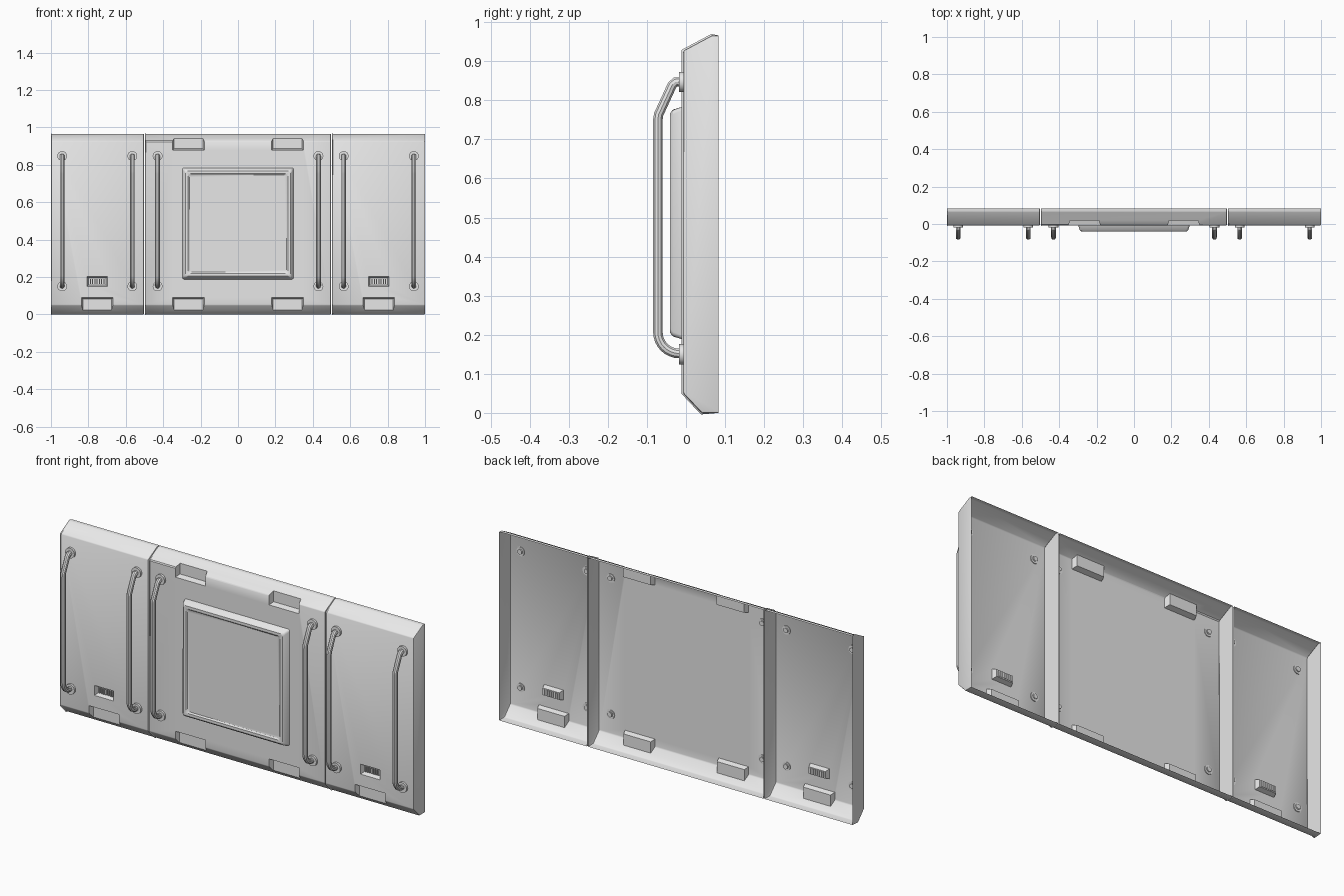
import bpy, bmesh, math
from mathutils import Matrix

if "Cube" in bpy.data.objects:
    bpy.data.objects.remove(bpy.data.objects["Cube"], do_unlink=True)

FRONT, BACK = -0.007, 0.083
parts = []

grey = bpy.data.materials.new("light_grey")
grey.use_nodes = True
grey.diffuse_color = (0.8, 0.8, 0.8, 1)
grey.node_tree.nodes["Principled BSDF"].inputs["Base Color"].default_value = (0.8, 0.8, 0.8, 1)


def add_object(name, mesh):
    obj = bpy.data.objects.new(name, mesh)
    bpy.context.collection.objects.link(obj)
    if not mesh.materials:
        mesh.materials.append(grey)
    parts.append(obj)
    return obj


def from_bmesh(name, bm):
    bmesh.ops.recalc_face_normals(bm, faces=bm.faces[:])
    mesh = bpy.data.meshes.new(name)
    bm.to_mesh(mesh)
    bm.free()
    return add_object(name, mesh)


def loft(bm, rings):
    """Joins rings of points into a closed solid."""
    loops = [[bm.verts.new(p) for p in ring] for ring in rings]
    count = len(loops[0])
    for a, b in zip(loops, loops[1:]):
        for i in range(count):
            j = (i + 1) % count
            bm.faces.new((a[i], a[j], b[j], b[i]))
    bm.faces.new(loops[0])
    bm.faces.new(loops[-1])


def rect(y, cx, cz, w, h):
    """Upright rectangle of half-width w and half-height h."""
    return [(cx - w, y, cz - h), (cx + w, y, cz - h), (cx + w, y, cz + h), (cx - w, y, cz + h)]


def add_disc(bm, r, y0, y1, z, sides):
    turn = Matrix.Translation((0, (y0 + y1) / 2, z)) @ Matrix.Rotation(math.pi / 2, 4, "X")
    bmesh.ops.create_cone(bm, cap_ends=True, segments=sides, radius1=r, radius2=r,
                          depth=y1 - y0, matrix=turn)


def make_panel(name, x0, x1, recesses):
    """Open-backed shell with tapered recesses pressed into it."""
    profile = [(BACK, 0), (0.04, 0), (FRONT, 0.05), (FRONT, 0.927), (0.066, 0.966), (BACK, 0.966)]
    bm = bmesh.new()
    loft(bm, [[(x, y, z) for y, z in profile] for x in (x0, x1)])
    bm.normal_update()
    edges = [e for e in bm.edges if min(v.co.y for v in e.verts) < BACK - 0.001]
    bmesh.ops.bevel(bm, geom=edges, offset=0.004, segments=2, profile=0.5, affect="EDGES")
    panel = from_bmesh(name, bm)

    bm = bmesh.new()
    for cx, cz, w, h, depth in recesses:
        loft(bm, [rect(FRONT - 0.02, cx, cz, w + 0.008, h + 0.008),
                  rect(depth, cx, cz, w - 0.006, h - 0.006)])
    cutter = from_bmesh(name + "_cutter", bm)
    parts.remove(cutter)
    cutter.hide_render = True
    mod = panel.modifiers.new("recesses", "BOOLEAN")
    mod.operation, mod.solver, mod.object = "DIFFERENCE", "EXACT", cutter
    bpy.context.view_layer.objects.active = panel
    bpy.ops.object.modifier_apply(modifier=mod.name)
    bpy.data.objects.remove(cutter, do_unlink=True)

    # Remove the back cap so the shell is open
    bm = bmesh.new()
    bm.from_mesh(panel.data)
    caps = [f for f in bm.faces if all(v.co.y > BACK - 0.0005 for v in f.verts)]
    bmesh.ops.delete(bm, geom=caps, context="FACES")
    bm.to_mesh(panel.data)
    bm.free()


# Panels, with grip notches along the top and bottom edges
def bottom_notch(x):
    return (x, 0.0, 0.083, 0.088, 0.017)


def top_notch(x):
    return (x, 0.975, 0.083, 0.095, 0.02)


make_panel("centre_panel", -0.497, 0.497,
           [notch(s * 0.265) for s in (-1, 1) for notch in (bottom_notch, top_notch)])
for side, s in (("right", -1), ("left", 1)):
    x0, x1 = sorted((s * 0.503, s * 1.0))
    slot_x = s * 0.753
    make_panel(side + "_panel", x0, x1,
               [bottom_notch(slot_x), (slot_x, 0.176, 0.053, 0.024, 0.016)])
    # Small ribs inside the slot
    bm = bmesh.new()
    for i in range(7):
        x = slot_x + (i - 3) * 0.012
        loft(bm, [rect(0.006, x, 0.176, 0.003, 0.014), rect(0.02, x, 0.176, 0.003, 0.014)])
    from_bmesh(side + "_slot_ribs", bm)

# Raised screen with a bevelled rim and a sunken face
bm = bmesh.new()
loft(bm, [rect(y, 0, 0.486, w, w) for y, w in
          ((FRONT - 0.001, 0.298), (-0.034, 0.289), (-0.041, 0.281),
           (-0.041, 0.267), (-0.035, 0.26))])
corners = [e for e in bm.edges
           if abs(e.verts[0].co.y - e.verts[1].co.y) > 0.001]
bmesh.ops.bevel(bm, geom=corners, offset=0.01, segments=3, profile=0.5, affect="EDGES")
from_bmesh("screen", bm)

# Handle tube, bent round at the bottom and slanted at the top
path = [(0.0, 0.152)]
for i in range(9):
    a = math.radians(90 * i / 8)
    path.append((-0.017 - 0.055 * math.sin(a), 0.207 - 0.055 * math.cos(a)))
path += [(-0.072, 0.75), (-0.07, 0.764), (-0.036, 0.838), (-0.027, 0.847), (0.0, 0.847)]
curve = bpy.data.curves.new("handle_path", "CURVE")
curve.dimensions = "3D"
curve.bevel_depth = 0.0128
curve.bevel_resolution = 3
curve.use_fill_caps = True
spline = curve.splines.new("POLY")
spline.points.add(len(path) - 1)
for point, (y, z) in zip(spline.points, path):
    point.co = (0, y, z, 1)
guide = bpy.data.objects.new("handle_guide", curve)
bpy.context.collection.objects.link(guide)
tube = bpy.data.meshes.new_from_object(guide.evaluated_get(bpy.context.evaluated_depsgraph_get()))
bpy.data.objects.remove(guide, do_unlink=True)
tube.materials.clear()

# Mounting flanges in front, nuts and bolt ends behind
bm = bmesh.new()
for z in (0.15, 0.847):
    add_disc(bm, 0.026, -0.018, FRONT, z, 24)
    add_disc(bm, 0.022, FRONT, -0.003, z, 24)
    add_disc(bm, 0.013, FRONT, 0.003, z, 6)
mounts = from_bmesh("handle_mounts", bm)
parts.remove(mounts)
for i, x in enumerate((0.94, 0.565, 0.43)):
    for side, s in (("right", -1), ("left", 1)):
        for name, mesh in (("handle", tube), ("handle_mounts", mounts.data)):
            add_object(f"{side}_{name}_{i + 1}", mesh).location.x = s * x
bpy.data.objects.remove(mounts, do_unlink=True)

# Smooth shading with sharp edges kept
bpy.ops.object.select_all(action="DESELECT")
for obj in parts:
    obj.select_set(True)
bpy.context.view_layer.objects.active = parts[0]
bpy.ops.object.shade_smooth_by_angle(angle=math.radians(32))
